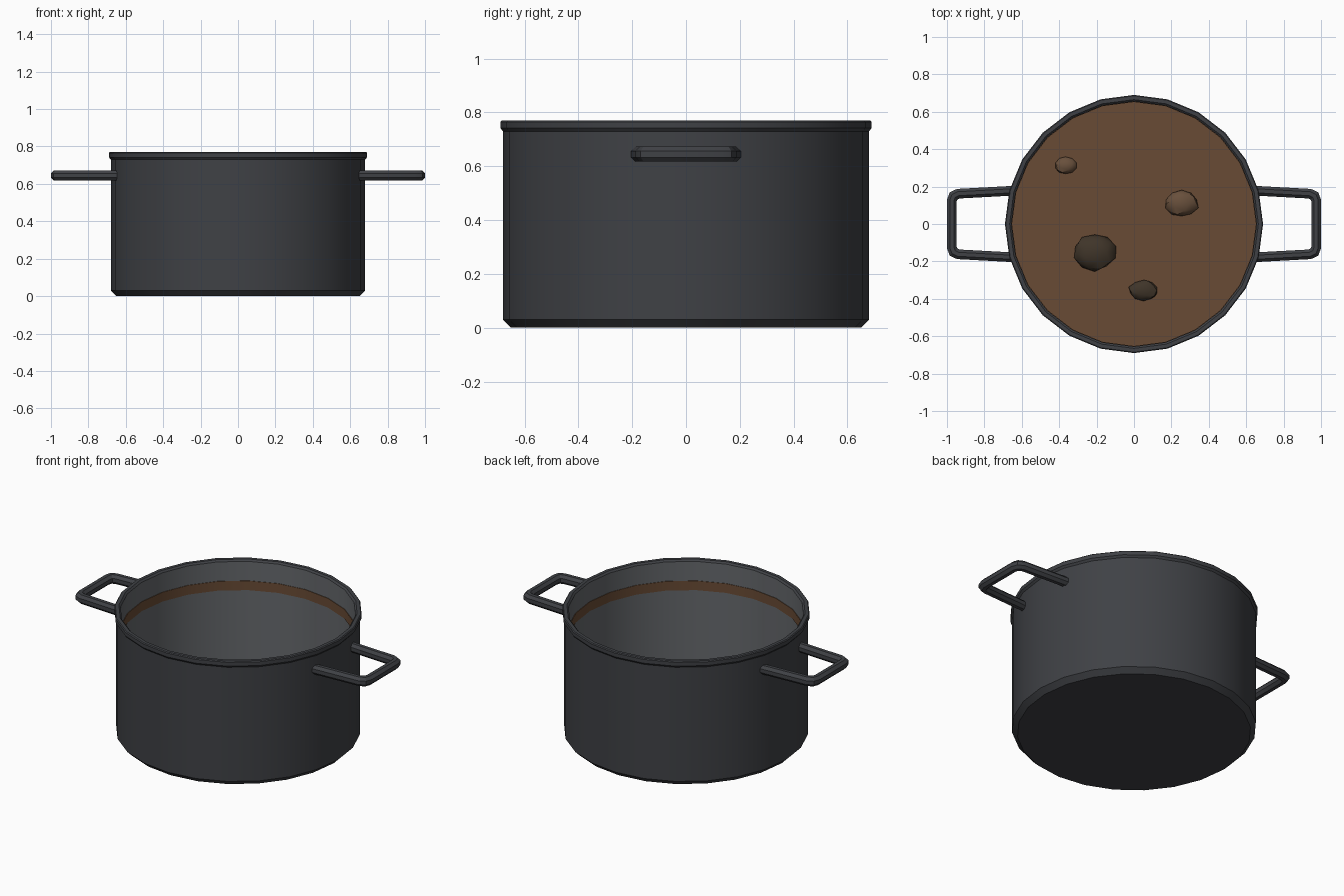
import bpy, bmesh, math, random
from mathutils import Vector

if "Cube" in bpy.data.objects:
    bpy.data.objects.remove(bpy.data.objects["Cube"])

random.seed(4)
SEG = 24


def material(name, r, g, b):
    m = bpy.data.materials.new(name)
    m.diffuse_color = (r, g, b, 1)
    m.use_nodes = True
    m.node_tree.nodes["Principled BSDF"].inputs["Base Color"].default_value = m.diffuse_color
    return m


IRON = material("dark_iron", 0.05, 0.053, 0.06)
STEEL = material("inner_steel", 0.13, 0.138, 0.148)
BROWN = material("brown_residue", 0.14, 0.07, 0.035)
CRUMB = material("light_crumb", 0.14, 0.08, 0.045)
BURNT = material("burnt_crumb", 0.05, 0.035, 0.022)


def finish(name, bm, mat, smooth=True):
    bmesh.ops.recalc_face_normals(bm, faces=bm.faces)
    me = bpy.data.meshes.new(name)
    bm.to_mesh(me)
    bm.free()
    ob = bpy.data.objects.new(name, me)
    bpy.context.collection.objects.link(ob)
    me.materials.append(mat)
    if smooth:
        bpy.ops.object.select_all(action='DESELECT')
        ob.select_set(True)
        bpy.context.view_layer.objects.active = ob
        bpy.ops.object.shade_smooth_by_angle(angle=math.radians(30))
    return ob


def lathe(name, profile, mat, closed=False):
    """Revolve (radius, z) points around z; radius 0 welds to a centre."""
    bm = bmesh.new()
    vs = [bm.verts.new((r, 0, z)) for r, z in profile]
    pairs = list(zip(vs, vs[1:])) + ([(vs[-1], vs[0])] if closed else [])
    edges = [bm.edges.new(p) for p in pairs]
    bmesh.ops.spin(bm, geom=vs + edges, cent=(0, 0, 0), axis=(0, 0, 1),
                   angle=math.tau, steps=SEG, use_duplicate=False)
    bmesh.ops.remove_doubles(bm, verts=bm.verts, dist=1e-4)
    return finish(name, bm, mat)


# Pot shell: base, outer wall, rim, inner wall and floor
pot = lathe("pot_body", [(0, 0), (0.65, 0), (0.68, 0.03), (0.68, 0.73), (0.69, 0.742),
                         (0.69, 0.765), (0.685, 0.77), (0.665, 0.77), (0.655, 0.76),
                         (0.655, 0.04), (0, 0.04)], IRON)
pot.data.materials.append(STEEL)
for p in pot.data.polygons:
    c = p.center
    if 0.035 < c.z < 0.762 and math.hypot(c.x, c.y) < 0.657:
        p.material_index = 1

# Dried food ring on the inner wall
lathe("residue_ring", [(0.656, 0.585), (0.652, 0.585), (0.652, 0.642), (0.656, 0.642)],
      BROWN, closed=True)

# Residue covering the floor
lathe("floor_residue", [(0.654, 0.045), (0.652, 0.055), (0, 0.055)], BROWN)

# Irregular thicker patch of residue
outline = [(-0.46, 0.06), (-0.47, -0.05), (-0.38, -0.18), (-0.2, -0.29), (0, -0.34),
           (0.17, -0.37), (0.29, -0.32), (0.36, -0.17), (0.385, 0.03), (0.37, 0.18),
           (0.28, 0.3), (0.15, 0.37), (0, 0.4), (-0.12, 0.35), (-0.26, 0.2)]
bm = bmesh.new()
face = bm.faces.new([bm.verts.new((x, y, 0.05)) for x, y in outline])
ext = bmesh.ops.extrude_face_region(bm, geom=[face])
for v in ext["geom"]:
    if isinstance(v, bmesh.types.BMVert):
        v.co.z += 0.012
finish("residue_patch", bm, BROWN, smooth=False)

# Food lumps lying on the floor: x, y, half sizes, material
lumps = [(-0.21, -0.15, 0.115, 0.1, BURNT), (0.255, 0.11, 0.09, 0.073, CRUMB),
         (0.052, -0.355, 0.08, 0.056, BURNT), (-0.365, 0.313, 0.057, 0.046, CRUMB)]
for i, (x, y, rx, ry, mat) in enumerate(lumps):
    bm = bmesh.new()
    bmesh.ops.create_icosphere(bm, subdivisions=2, radius=1)
    for v in bm.verts:
        d = v.co * random.uniform(0.92, 1.06)
        v.co = Vector((x + d.x * rx, y + d.y * ry, 0.075 + d.z * ry * 0.6))
    finish("food_lump_%d" % (i + 1), bm, mat)

# Side handles: octagonal bar bent into a U
half = [(0.645, 0.178), (0.94, 0.162), (0.965, 0.15), (0.974, 0.125)]
path = half + [(x, -y) for x, y in reversed(half)]
for name, s in (("right_handle", 1), ("left_handle", -1)):
    bm = bmesh.new()
    rings = []
    for i, (x, y) in enumerate(path):
        here = Vector((x, y, 0))
        dirs = [(Vector((*path[j + 1], 0)) - Vector((*path[j], 0))).normalized()
                for j in (i - 1, i) if 0 <= j < len(path) - 1]
        t = sum(dirs, Vector()).normalized()
        side = Vector((t.y, -t.x, 0)) / max(0.7, t.dot(dirs[0]))
        ring = []
        for k in range(8):
            a = math.tau * (k + 0.5) / 8
            co = here + side * (0.028 * math.cos(a))
            ring.append(bm.verts.new((s * co.x, co.y, 0.645 + 0.03 * math.sin(a))))
        rings.append(ring)
    for a, b in zip(rings, rings[1:]):
        for k in range(8):
            bm.faces.new((a[k], a[(k + 1) % 8], b[(k + 1) % 8], b[k]))
    bm.faces.new(rings[0])
    bm.faces.new(rings[-1])
    finish(name, bm, IRON)
